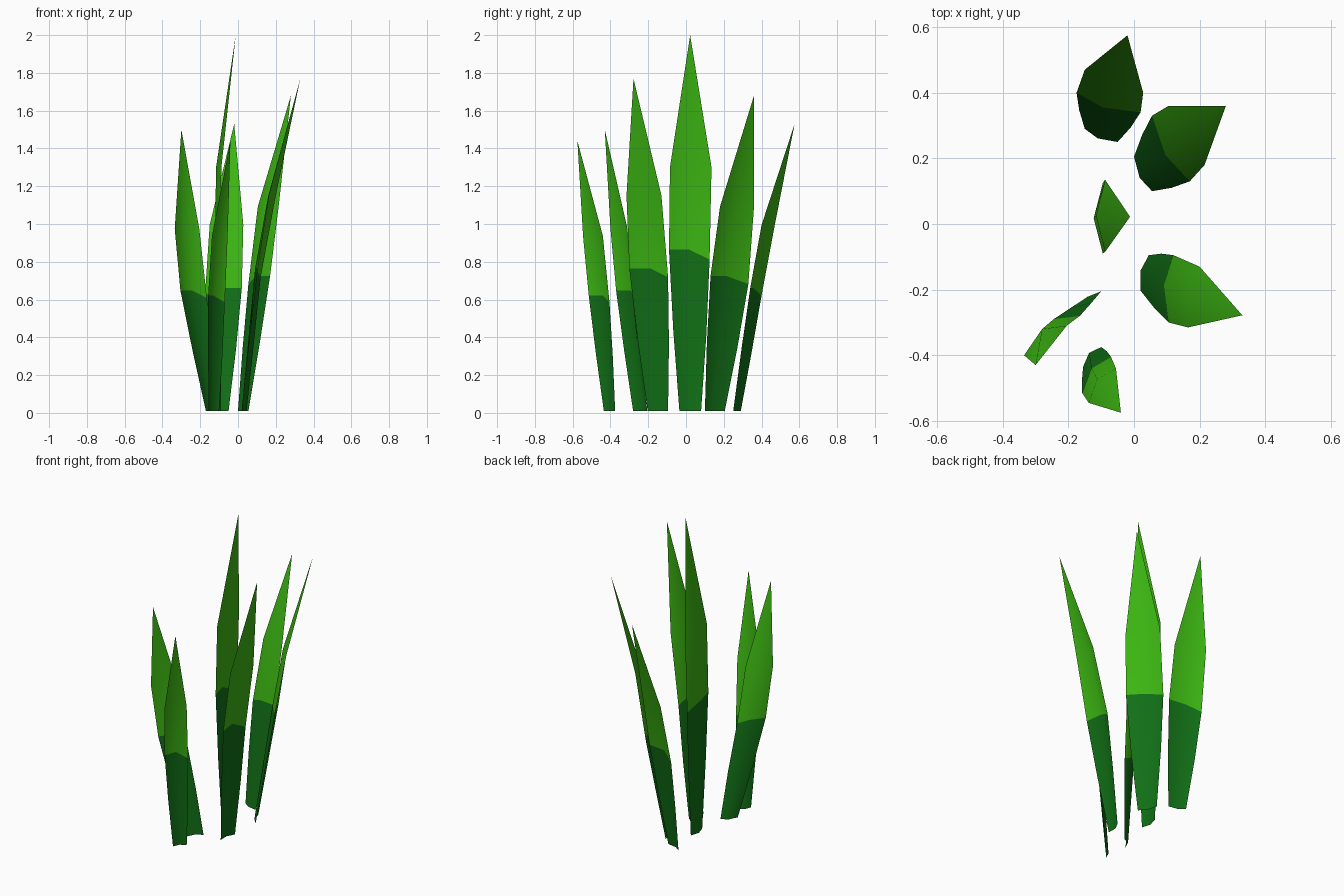
import bpy, bmesh
from mathutils import Vector

if "Cube" in bpy.data.objects:
    bpy.data.objects.remove(bpy.data.objects["Cube"])


def material(name, rgb):
    m = bpy.data.materials.new(name)
    m.diffuse_color = (*rgb, 1)
    m.use_nodes = True
    m.node_tree.nodes["Principled BSDF"].inputs["Base Color"].default_value = m.diffuse_color
    return m


LIGHT = material("leaf green", (0.045, 0.47, 0.006))
DARK = material("dark stem green", (0.0056, 0.16, 0.008))

# Each blade: first edge xy (base, colour line, widest), second edge xy (same), fold xy, tip
BLADES = {
    "centre_blade": ([(-.09, -.035), (-.095, -.09), (-.088, -.085)],
                     [(-.09, .08), (-.095, .125), (-.088, .135)],
                     (-.028, 0), (-.012, .022, 2.0)),
    "right_front_blade": ([(.02, -.203), (.105, -.30), (.165, -.315)],
                          [(.045, -.095), (.12, -.095), (.20, -.13)],
                          (-.022, .01), (.33, -.278, 1.77)),
    "right_back_blade": ([(.055, .10), (.17, .13), (.215, .18)],
                         [(0, .205), (.055, .33), (.105, .36)],
                         (-.017, -.02), (.28, .36, 1.68)),
    "back_blade": ([(-.05, .25), (.02, .34), (.028, .40)],
                   [(-.15, .29), (-.175, .40), (-.15, .47)],
                   (-.018, -.015), (-.02, .575, 1.53)),
    "left_blade": ([(-.17, -.28), (-.305, -.37), (-.335, -.40)],
                   [(-.10, -.205), (-.165, -.28), (-.205, -.31)],
                   (-.01, .035), (-.30, -.43, 1.5)),
    "front_blade": ([(-.155, -.435), (-.158, -.515), (-.138, -.545)],
                    [(-.10, -.375), (-.07, -.405), (-.055, -.44)],
                    (-.016, .02), (-.04, -.575, 1.44)),
}


def blade(name, a, b, fold, tip):
    h = tip[2]
    levels = (0.01, .432 * h, .65 * h)
    drop = (0, .026 * h, 0)          # colour line sinks on the second edge
    rows = []
    for i in range(3):
        p = Vector((*a[i], levels[i]))
        q = Vector((*b[i], levels[i] - drop[i]))
        mid = (p + q) / 2 + Vector((*fold, drop[i] / 2)) * (0.6 if i == 0 else 1)
        rows.append([p, mid, q])
    # extra row halfway up the stem, bowed slightly outward
    half = [(u + v) / 2 for u, v in zip(rows[0], rows[1])]
    bow = (half[2] - half[0]) * 0.03
    half[0] -= bow
    half[2] += bow
    rows.insert(1, half)

    bm = bmesh.new()
    grid = [[bm.verts.new(p) for p in r] for r in rows]
    top = bm.verts.new(tip)
    for i in range(3):
        for j in range(2):
            f = bm.faces.new((grid[i][j], grid[i][j + 1], grid[i + 1][j + 1], grid[i + 1][j]))
            f.material_index = 0 if i == 2 else 1
    for j in range(2):
        bm.faces.new((grid[3][j], grid[3][j + 1], top))
    for f in bm.faces:
        f.smooth = True
    me = bpy.data.meshes.new(name)
    bm.to_mesh(me)
    bm.free()
    me.materials.append(LIGHT)
    me.materials.append(DARK)
    ob = bpy.data.objects.new(name, me)
    bpy.context.collection.objects.link(ob)


for name, spec in BLADES.items():
    blade(name, *spec)
